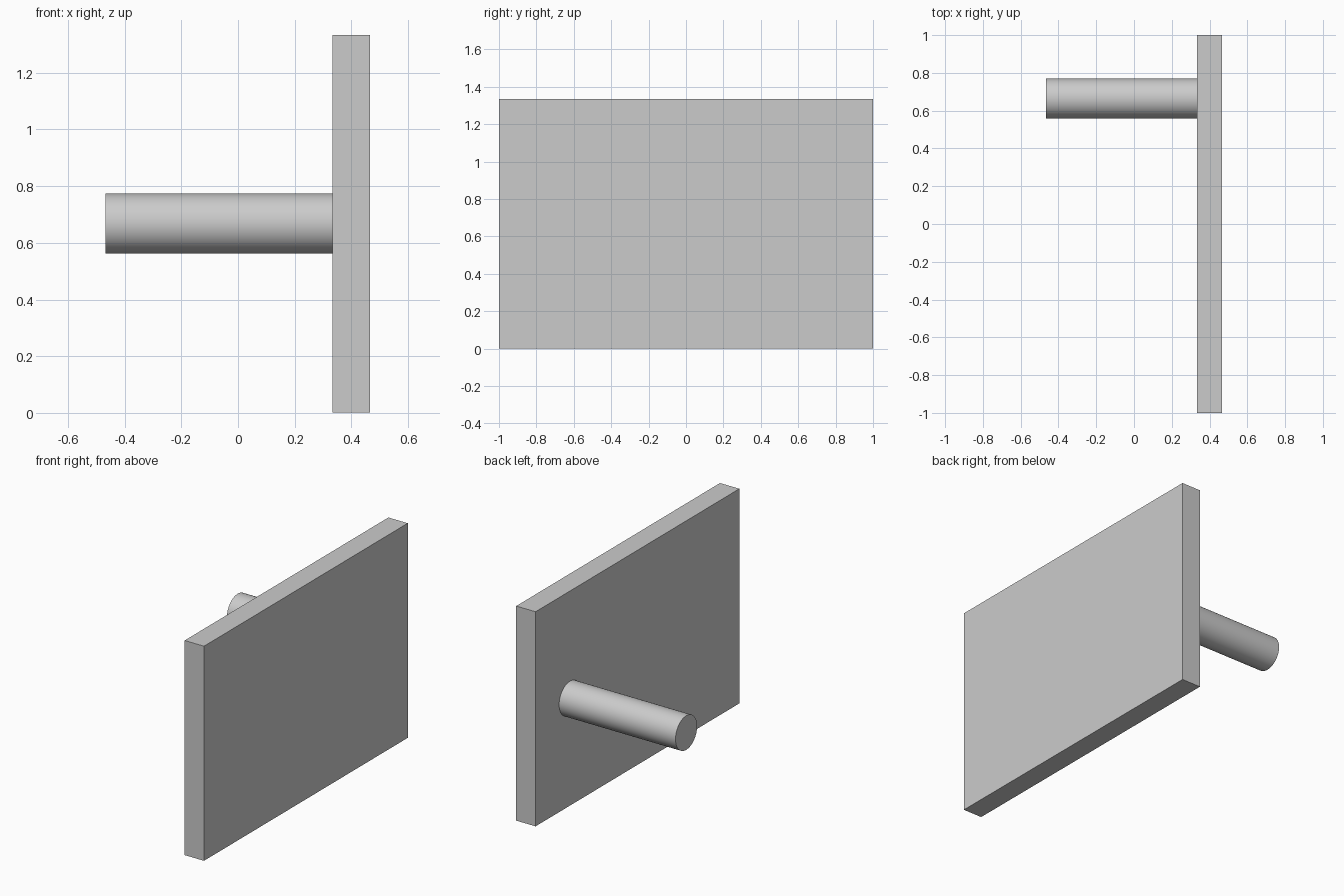
import bpy
import math

default_cube = bpy.data.objects.get("Cube")
if default_cube:
    bpy.data.objects.remove(default_cube, do_unlink=True)

# Single light grey finish
grey = bpy.data.materials.new("light grey")
grey.use_nodes = True
colour = (0.6, 0.6, 0.6, 1)
grey.diffuse_color = colour
grey.node_tree.nodes["Principled BSDF"].inputs["Base Color"].default_value = colour


def finish(name):
    obj = bpy.context.object
    obj.name = name
    obj.data.materials.append(grey)
    return obj


# Upright rectangular panel
bpy.ops.mesh.primitive_cube_add(size=1, location=(0.4, 0, 0.667))
panel = finish("panel")
panel.scale = (0.133, 2, 1.333)
bpy.ops.object.transform_apply(location=False, rotation=False, scale=True)

# Round rod standing out from the panel face
bpy.ops.mesh.primitive_cylinder_add(
    vertices=64, radius=0.106, depth=0.8,
    location=(-0.067, 0.664, 0.668), rotation=(0, math.pi / 2, 0))
rod = finish("rod")
bpy.ops.object.shade_smooth_by_angle()
